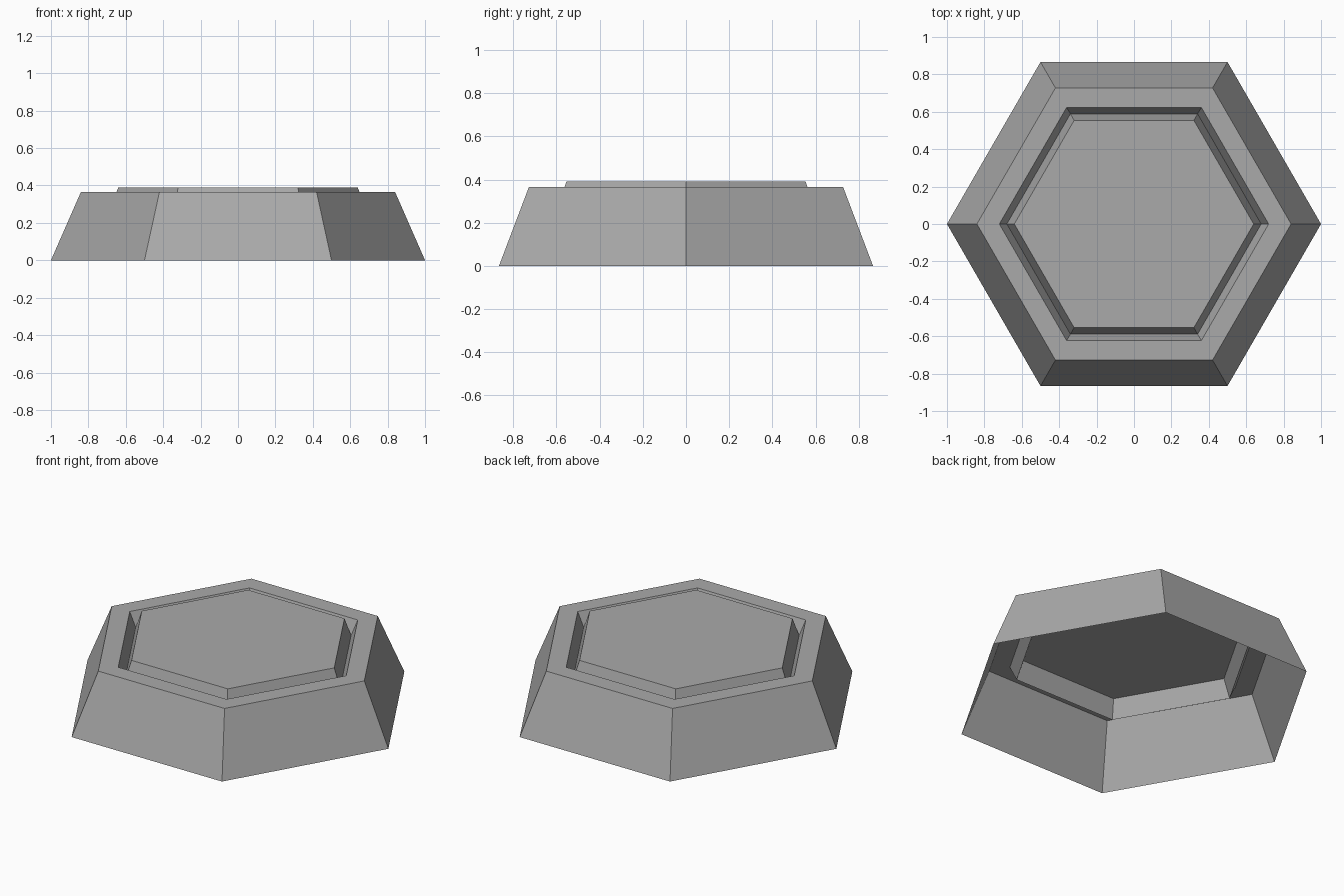
import bpy
import bmesh
from math import cos, sin, tau

cube = bpy.data.objects.get("Cube")
if cube:
    bpy.data.objects.remove(cube, do_unlink=True)

SIDES = 6

# Single flat colour
grey = bpy.data.materials.new("plain grey")
grey.use_nodes = True
colour = (0.4, 0.4, 0.4, 1.0)
grey.diffuse_color = colour
grey.node_tree.nodes["Principled BSDF"].inputs["Base Color"].default_value = colour

# Radius and height, from the open foot, over the rim and V groove, to the raised panel
profile = [
    (1.0, 0.0),
    (0.84, 0.365),
    (0.72, 0.365),
    (0.68, 0.28),
    (0.64, 0.39),
]

bm = bmesh.new()


def hexagon(radius, height):
    return [bm.verts.new((radius * cos(tau * i / SIDES), radius * sin(tau * i / SIDES), height))
            for i in range(SIDES)]


rings = [hexagon(r, z) for r, z in profile]

# Sloped walls, flat rim and groove as bands between neighbouring rings
for outer, inner in zip(rings, rings[1:]):
    for i in range(SIDES):
        j = (i + 1) % SIDES
        bm.faces.new((outer[i], outer[j], inner[j], inner[i]))

# Raised centre panel; the underside stays open
bm.faces.new(rings[-1])

mesh = bpy.data.meshes.new("hexagonal_shell")
bm.to_mesh(mesh)
bm.free()
mesh.materials.append(grey)
shell = bpy.data.objects.new("hexagonal_shell", mesh)
bpy.context.collection.objects.link(shell)
